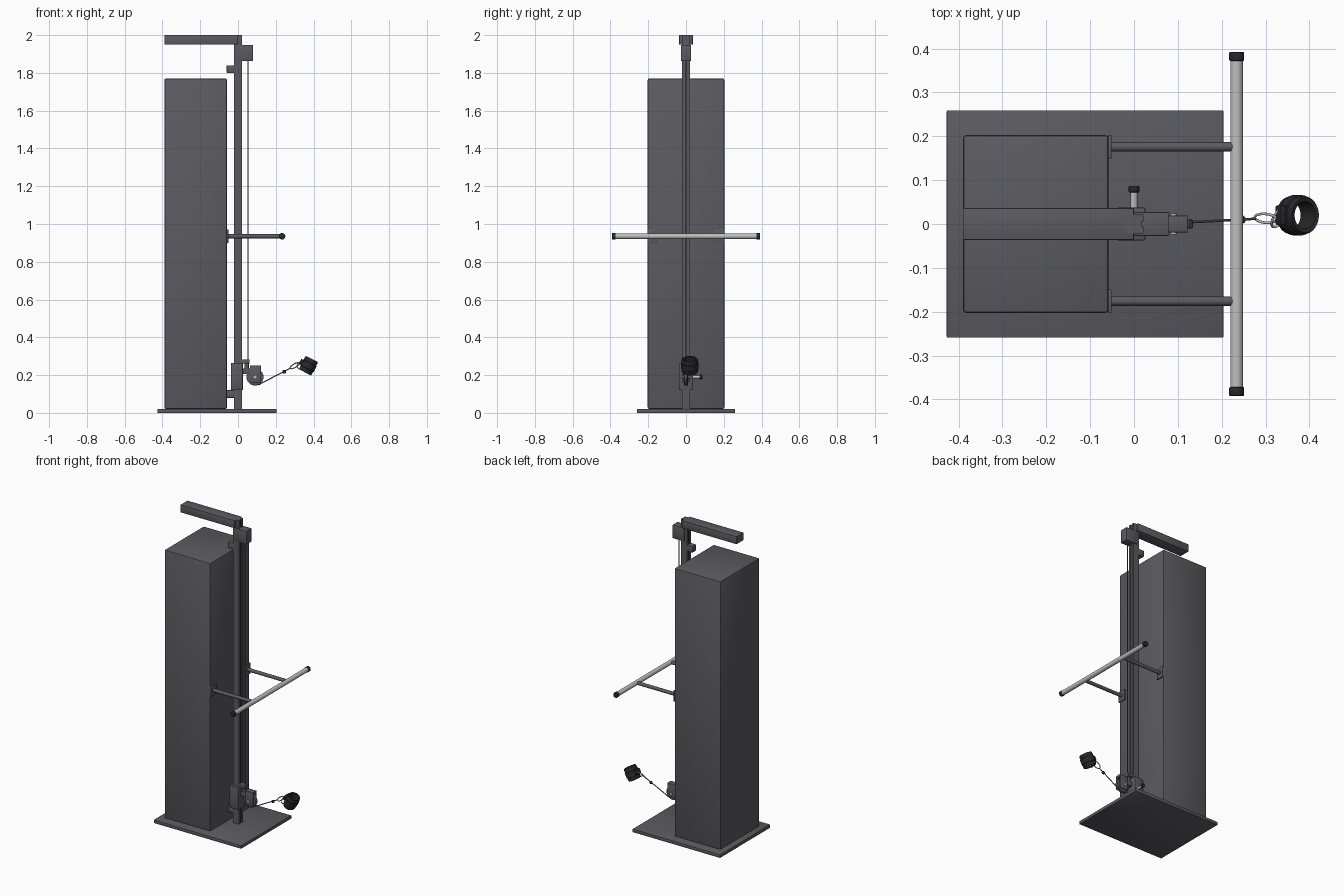
import bpy, bmesh, math
from mathutils import Vector

if "Cube" in bpy.data.objects:
    bpy.data.objects.remove(bpy.data.objects["Cube"])


def material(name, rgb):
    m = bpy.data.materials.new(name)
    m.diffuse_color = (*rgb, 1)
    m.use_nodes = True
    m.node_tree.nodes["Principled BSDF"].inputs["Base Color"].default_value = m.diffuse_color
    return m


GREY = material("charcoal grey", (0.105, 0.105, 0.118))
BLACK = material("black rubber", (0.022, 0.022, 0.026))
STEEL = material("brushed steel", (0.52, 0.52, 0.52))
CABLE = material("cable grey", (0.13, 0.13, 0.14))


def finish(name, bm, mat, smooth=True):
    bmesh.ops.recalc_face_normals(bm, faces=bm.faces)
    me = bpy.data.meshes.new(name)
    bm.to_mesh(me)
    bm.free()
    ob = bpy.data.objects.new(name, me)
    bpy.context.collection.objects.link(ob)
    me.materials.append(mat)
    if smooth:
        bpy.ops.object.select_all(action='DESELECT')
        ob.select_set(True)
        bpy.context.view_layer.objects.active = ob
        bpy.ops.object.shade_smooth_by_angle(angle=math.radians(35))
    return ob


def box(name, lo, hi, mat=GREY, bevel=0.002):
    bm = bmesh.new()
    bmesh.ops.create_cube(bm, size=1)
    for v in bm.verts:
        v.co = [lo[i] + (v.co[i] + 0.5) * (hi[i] - lo[i]) for i in range(3)]
    if bevel:
        bmesh.ops.bevel(bm, geom=bm.edges[:], offset=bevel, segments=2, profile=0.5, affect='EDGES')
    return finish(name, bm, mat)


def rod(name, a, b, r, mat=GREY, sides=24, bevel=0):
    a, b = Vector(a), Vector(b)
    bm = bmesh.new()
    bmesh.ops.create_cone(bm, cap_ends=True, segments=sides, radius1=r, radius2=r, depth=(b - a).length)
    if bevel:
        rim = [e for e in bm.edges if abs(e.verts[0].co.z - e.verts[1].co.z) < 1e-6]
        bmesh.ops.bevel(bm, geom=rim, offset=bevel, segments=2, profile=0.5, affect='EDGES')
    ob = finish(name, bm, mat)
    ob.location = (a + b) / 2
    ob.rotation_mode = 'QUATERNION'
    ob.rotation_quaternion = (b - a).to_track_quat('Z', 'Y')
    return ob


def ball(name, c, r, mat):
    bm = bmesh.new()
    bmesh.ops.create_uvsphere(bm, u_segments=16, v_segments=10, radius=r)
    ob = finish(name, bm, mat)
    ob.location = c
    return ob


def extrude(name, pts, z0, z1, mat):
    bm = bmesh.new()
    f = bm.faces.new([bm.verts.new((x, y, z0)) for x, y in pts])
    new = bmesh.ops.extrude_face_region(bm, geom=[f])["geom"]
    bmesh.ops.translate(bm, vec=(0, 0, z1 - z0), verts=[g for g in new if isinstance(g, bmesh.types.BMVert)])
    return finish(name, bm, mat)


def loop(name, c, major, minor, width, wire, normal, mat):
    """Closed oval ring made from wire, with its long axis along `major`."""
    c, u = Vector(c), Vector(major).normalized()
    w = Vector(normal).normalized().cross(u).normalized()
    cu = bpy.data.curves.new(name, 'CURVE')
    cu.dimensions = '3D'
    cu.bevel_depth = wire
    cu.bevel_resolution = 2
    s = cu.splines.new('POLY')
    s.points.add(23)
    for i, p in enumerate(s.points):
        t = math.tau * i / 24
        p.co = (*(c + u * minor * math.cos(t) + w * width * math.sin(t)), 1)
    s.use_cyclic_u = True
    cu.materials.append(mat)
    ob = bpy.data.objects.new(name, cu)
    bpy.context.collection.objects.link(ob)
    return ob


def lathe(name, profile, mat, sides=32):
    """Revolve a closed (radius, z) profile around z."""
    bm = bmesh.new()
    rings = [[bm.verts.new((r * math.cos(math.tau * i / sides), r * math.sin(math.tau * i / sides), z))
              for r, z in profile] for i in range(sides)]
    n = len(profile)
    for i in range(sides):
        a, b = rings[i], rings[(i + 1) % sides]
        for j in range(n):
            bm.faces.new((a[j], b[j], b[(j + 1) % n], a[(j + 1) % n]))
    return finish(name, bm, mat)


# Floor plate and weight cabinet
box("base_plate", (-0.427, -0.259, 0), (0.204, 0.259, 0.021), bevel=0.002)
box("weight_cabinet", (-0.39, -0.203, 0.021), (-0.058, 0.203, 1.77), bevel=0.008)

# Upright rail with a shallow groove down the front and back
h, g, d = 0.022, 0.006, 0.005
extrude("upright_rail", [(-h, -h), (h, -h), (h, -g), (h - d, -g), (h - d, g), (h, g), (h, h),
                         (-h, h), (-h, g), (d - h, g), (d - h, -g), (-h, -g)], 0.021, 2.0, GREY)

# Top arm, upper pulley box and cabinet brackets
box("top_arm", (-0.39, -0.036, 1.95), (0.0, 0.036, 2.0))
box("upper_pulley_box", (-0.005, -0.027, 1.862), (0.08, 0.027, 1.948))
for name, z in (("upper_bracket", 1.80), ("lower_bracket", 0.08)):
    box(name, (-0.06, -0.02, z), (-0.02, 0.02, z + 0.04))

# Sliding carriage with locking pin
box("carriage", (-0.038, -0.038, 0.12), (0.026, 0.038, 0.265), bevel=0.004)
rod("lock_pin", (0, 0.036, 0.19), (0, 0.075, 0.19), 0.008, STEEL)
rod("lock_knob", (0, 0.072, 0.19), (0, 0.087, 0.19), 0.012, BLACK, bevel=0.002)

# Lower pulley: wheel, cheeks, and swivel mount
rod("pulley_wheel", (0.09, -0.010, 0.19), (0.09, 0.010, 0.19), 0.045, GREY, 40, 0.003)
rod("pulley_axle", (0.09, -0.024, 0.19), (0.09, 0.024, 0.19), 0.007, STEEL)
for side, s in (("front", -1), ("back", 1)):
    y = sorted((s * 0.012, s * 0.019))
    box("pulley_cheek_" + side, (0.064, y[0], 0.16), (0.122, y[1], 0.25), bevel=0.001)
box("pulley_bridge", (0.064, -0.018, 0.238), (0.122, 0.018, 0.252), bevel=0.001)
box("swivel_mount", (0.02, -0.022, 0.262), (0.062, 0.022, 0.282), bevel=0.001)
rod("swivel_pin", (0.046, 0, 0.215), (0.046, 0, 0.27), 0.011, GREY)
box("swivel_link", (0.02, -0.012, 0.205), (0.068, 0.012, 0.235), bevel=0.001)

# Cables
rod("vertical_cable", (0.052, 0, 0.21), (0.052, 0, 1.88), 0.003, CABLE, 10)
rod("pulling_cable", (0.107, 0.003, 0.148), (0.278, 0.012, 0.237), 0.003, CABLE, 10)
ball("cable_stop", (0.245, 0.010, 0.218), 0.010, BLACK)

# Snap hook and ring joining the cable to the cuff
loop("snap_hook", (0.30, 0.013, 0.25), (0.86, 0, 0.5), 0.028, 0.014, 0.003, (0.35, 0.65, -0.6), STEEL)
loop("cuff_ring", (0.332, 0.016, 0.25), (0.4, 0.75, 0.5), 0.03, 0.018, 0.003, (0.5, -0.6, 0.6), STEEL)

# Padded ankle cuff with a raised strap and a fastening tab
tilt = math.radians(27)
cuff = lathe("ankle_cuff", [(0.030, -0.038), (0.038, -0.040), (0.041, -0.034), (0.041, -0.018), (0.044, -0.016),
                            (0.044, 0.016), (0.041, 0.018), (0.041, 0.034), (0.038, 0.040), (0.030, 0.038)], BLACK)
tab = box("cuff_tab", (-0.050, -0.022, -0.015), (-0.036, 0.022, 0.015), BLACK, 0.003)
for ob in (cuff, tab):
    ob.location = (0.373, 0.020, 0.250)
    ob.rotation_euler = (0, tilt, 0)
cuff.scale = (0.9, 1.05, 1)

# Handrail: crossbar, end caps, supports and mounting plates
rod("handrail_bar", (0.234, -0.375, 0.935), (0.234, 0.375, 0.935), 0.0145, STEEL, 32)
for side, s in (("front", -1), ("back", 1)):
    y = s * 0.176
    rod("handrail_cap_" + side, (0.234, s * 0.372, 0.935), (0.234, s * 0.392, 0.935), 0.017, BLACK, 32, 0.002)
    rod("handrail_support_" + side, (-0.055, y, 0.935), (0.225, y, 0.935), 0.011, GREY)
    box("handrail_plate_" + side, (-0.059, y - 0.027, 0.90), (-0.051, y + 0.027, 0.97), bevel=0.001)
